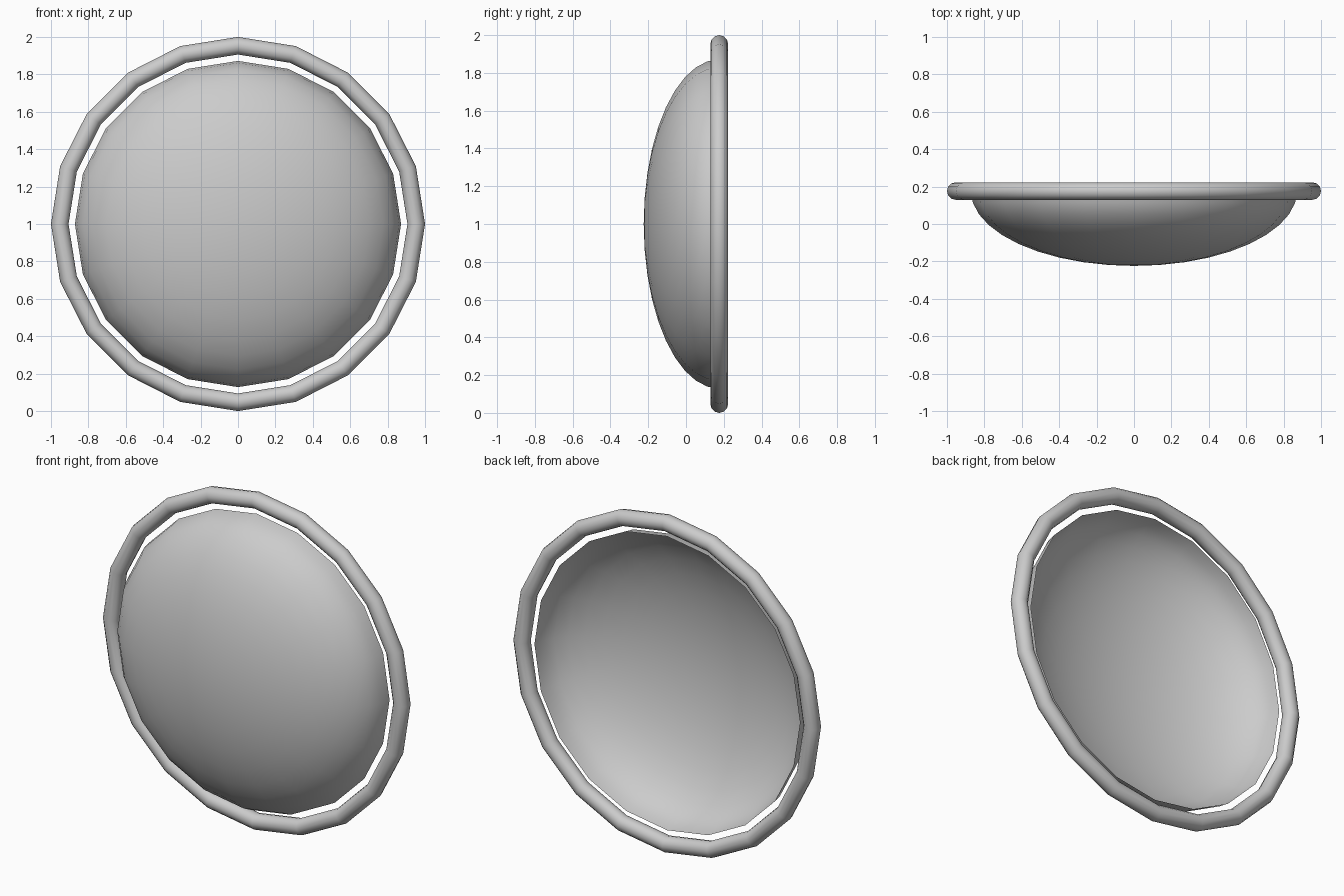
import bpy, bmesh
from math import sin, cos, pi, radians

if "Cube" in bpy.data.objects:
    bpy.data.objects.remove(bpy.data.objects["Cube"])

SIDES = 20
RIM_Y = 0.176

# Rim ring: smooth tube around a 20-sided circle, standing upright
bpy.ops.mesh.primitive_torus_add(major_segments=SIDES, minor_segments=12,
                                 major_radius=0.953, minor_radius=0.047,
                                 location=(0, RIM_Y, 1), rotation=(radians(90), 0, 0))
ring = bpy.context.object
ring.name = "rim_ring"
bpy.ops.object.shade_smooth_by_angle(angle=radians(50))

# Dish: open half ellipsoid, spun from a quarter-ellipse profile, bulging to -y
RADIUS, DEPTH, STEPS = 0.872, 0.40, 10
bm = bmesh.new()
profile = [bm.verts.new((RADIUS * cos(i / STEPS * pi / 2),
                         -DEPTH * sin(i / STEPS * pi / 2), 0))
           for i in range(STEPS + 1)]
edges = [bm.edges.new(pair) for pair in zip(profile, profile[1:])]
bmesh.ops.spin(bm, geom=profile + edges, cent=(0, 0, 0), axis=(0, 1, 0),
               angle=2 * pi, steps=SIDES)
bmesh.ops.remove_doubles(bm, verts=bm.verts, dist=1e-4)
bmesh.ops.recalc_face_normals(bm, faces=bm.faces)
# Outside of the bowl is the front
if sum(f.normal.y * f.calc_area() for f in bm.faces) > 0:
    bmesh.ops.reverse_faces(bm, faces=bm.faces)
mesh = bpy.data.meshes.new("dish")
bm.to_mesh(mesh)
bm.free()
dish = bpy.data.objects.new("dish", mesh)
dish.location = (0, RIM_Y, 1)
bpy.context.collection.objects.link(dish)
bpy.ops.object.select_all(action='DESELECT')
dish.select_set(True)
bpy.context.view_layer.objects.active = dish
bpy.ops.object.shade_smooth_by_angle(angle=radians(50))
